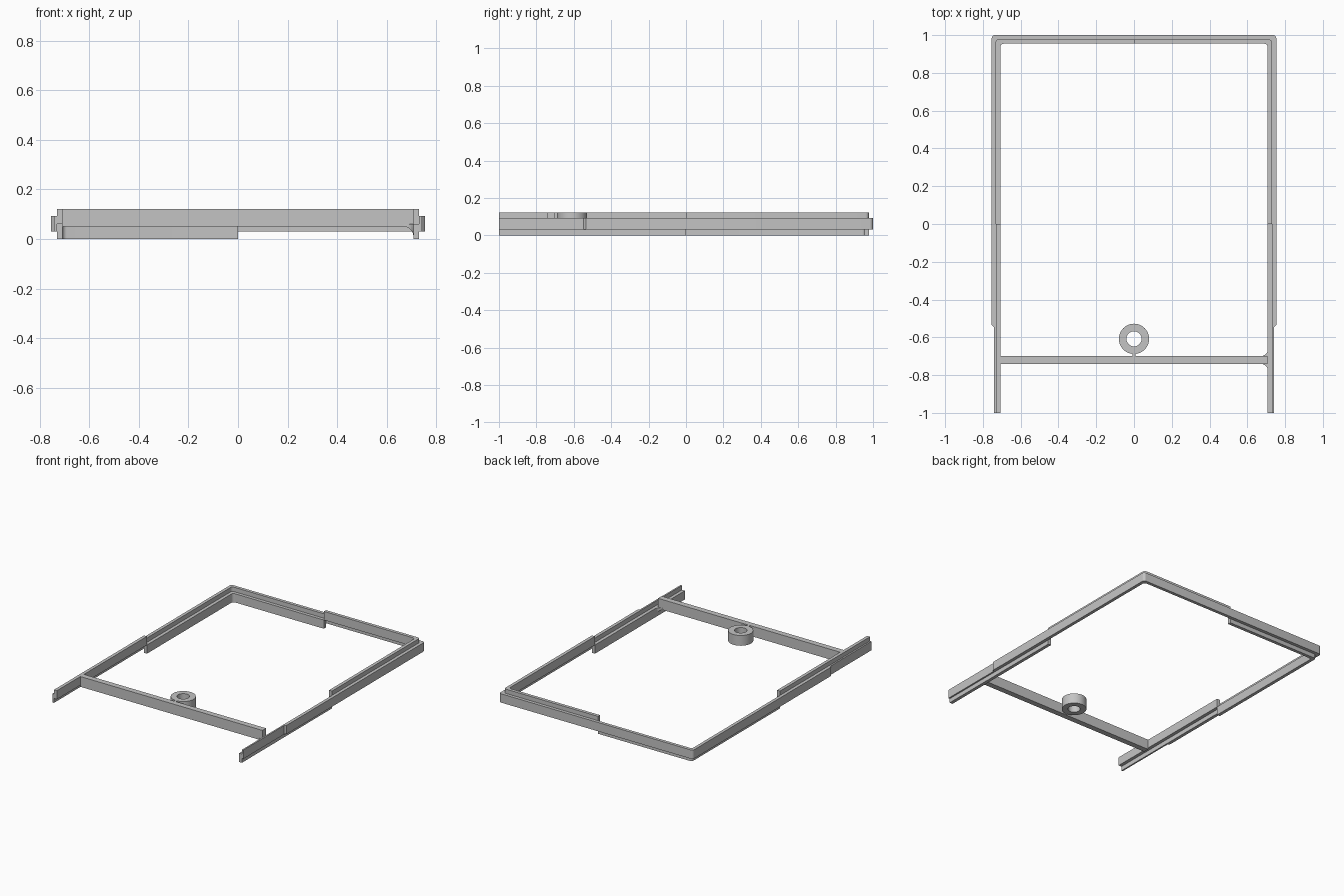
import bpy, bmesh
from math import sin, cos, pi

old = bpy.data.objects.get("Cube")
if old:
    bpy.data.objects.remove(old, do_unlink=True)

grey = bpy.data.materials.new("plain_grey")
grey.use_nodes = True
grey.diffuse_color = (0.55, 0.55, 0.55, 1)
grey.node_tree.nodes["Principled BSDF"].inputs["Base Color"].default_value = grey.diffuse_color

IN_X, IN_Y = 0.708, 0.9545      # inner wall of the frame
LIP, WIDE, NARROW = 0.023, 0.0455, 0.034
ROUND = 0.018


def skin(name, loops, closed=False):
    """Bridge matching cross-section loops into a solid."""
    bm = bmesh.new()
    rings = [[bm.verts.new(p) for p in loop] for loop in loops]
    n = len(rings[0])
    pairs = list(zip(rings, rings[1:]))
    if closed:
        pairs.append((rings[-1], rings[0]))
    else:
        bm.faces.new(rings[0])
        bm.faces.new(rings[-1])
    for a, b in pairs:
        for i in range(n):
            j = (i + 1) % n
            bm.faces.new((a[i], a[j], b[j], b[i]))
    bmesh.ops.recalc_face_normals(bm, faces=bm.faces)
    mesh = bpy.data.meshes.new(name)
    bm.to_mesh(mesh)
    bm.free()
    obj = bpy.data.objects.new(name, mesh)
    bpy.context.collection.objects.link(obj)
    mesh.materials.append(grey)
    bpy.ops.object.select_all(action='DESELECT')
    obj.select_set(True)
    bpy.context.view_layer.objects.active = obj
    bpy.ops.object.shade_smooth_by_angle(angle=0.6)
    return obj


def section(lip_up, width):
    """Stepped rail profile: (outward offset, height)."""
    pts = [(0, 0), (LIP, 0), (LIP, 0.03), (width, 0.03),
           (width, 0.092), (LIP, 0.092), (LIP, 0.061), (0, 0.061)]
    return [(d, 0.122 - z) for d, z in pts] if lip_up else pts


def side_loop(sx, y, lip_up, width):
    return [(sx * (IN_X + d), y, z) for d, z in section(lip_up, width)]


def corner_loop(sx, t, lip_up):
    return [(sx * (IN_X + d - ROUND * (1 - cos(t))),
             IN_Y + d - ROUND * (1 - sin(t)), z)
            for d, z in section(lip_up, WIDE)]


def back_loop(lip_up):
    return [(0, IN_Y + d, z) for d, z in section(lip_up, WIDE)]


# Interlocking rails: the lip alternates up and down by quarter
for sx, side in ((1, "right"), (-1, "left")):
    up = sx > 0
    corner = [corner_loop(sx, pi / 2 * i / 6, up) for i in range(7)]
    skin(side + "_back_rail", [side_loop(sx, 0, up, WIDE)] + corner + [back_loop(up)])
    skin(side + "_front_rail", [side_loop(sx, y, not up, w) for y, w in
         ((0, WIDE), (-0.535, WIDE), (-0.547, NARROW), (-1, NARROW))])


def slab(x, y0, y1, z0, z1):
    return [(x, y0, z0), (x, y1, z0), (x, y1, z1), (x, y0, z1)]


# Cross bar and the short neck to the ring
BAR_Y, HALF, LOW, TOP = -0.72, 0.02, 0.05, 0.122
skin("cross_bar", [slab(x, BAR_Y - HALF, BAR_Y + HALF, LOW, TOP) for x in (-IN_X, IN_X)])
skin("ring_neck", [slab(x, BAR_Y + HALF, -0.684, LOW, TOP) for x in (-0.008, 0.008)])

# Curved flare joining the bar to the low lip
flare = []
for i in range(7):
    t = pi / 2 * i / 6
    grow = 1 - cos(t)
    spread = HALF + 0.035 * grow
    flare.append(slab(IN_X - 0.04 * (1 - sin(t)), BAR_Y - spread, BAR_Y + spread,
                      LOW - 0.042 * grow, 0.061))
skin("bar_flare", flare)

# Ring behind the bar
ring = []
for i in range(48):
    a = 2 * pi * i / 48
    ring.append([(r * cos(a), -0.608 + r * sin(a), z) for r, z in
                 ((0.04, LOW), (0.08, LOW), (0.08, TOP), (0.04, TOP))])
skin("ring", ring, closed=True)
